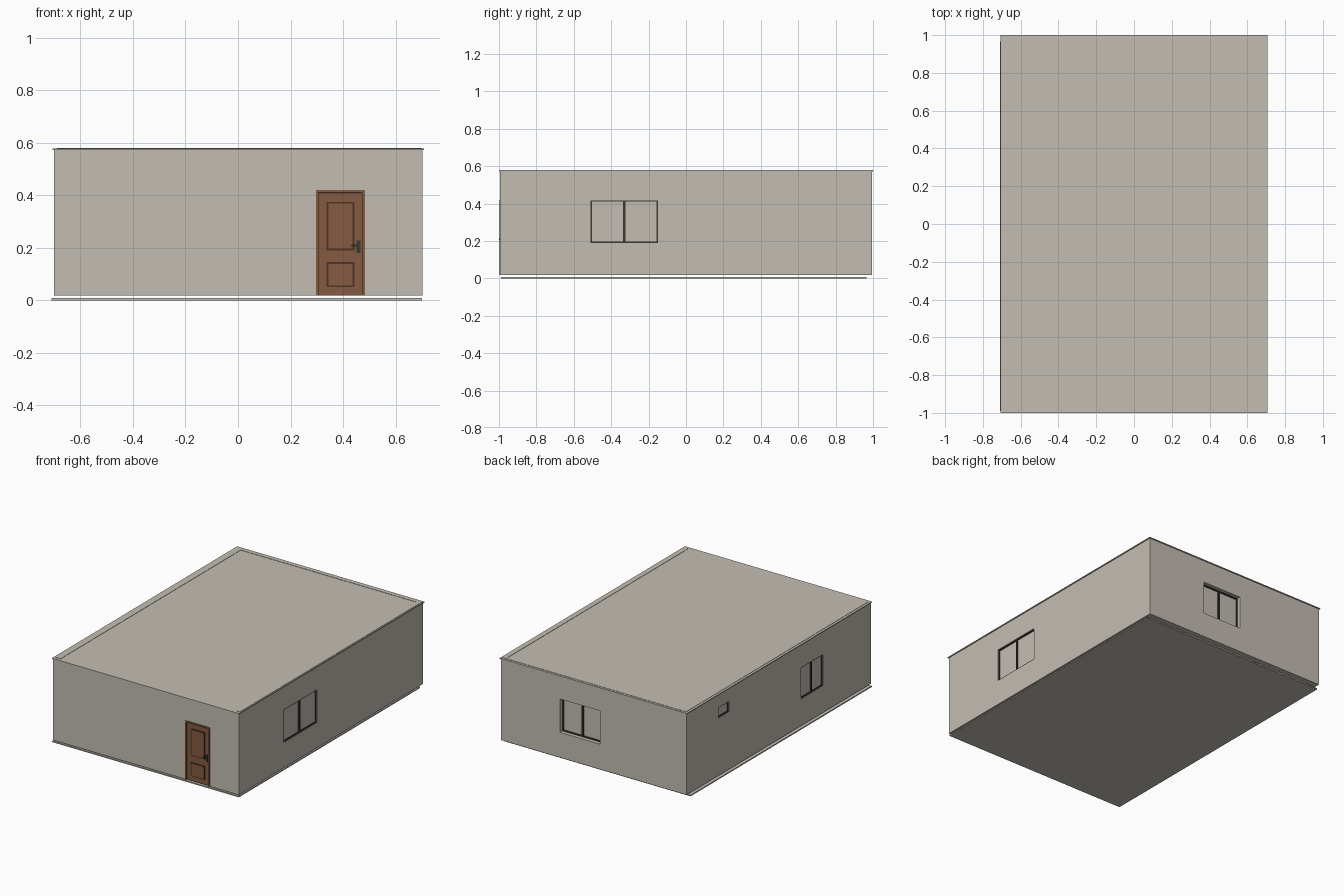
import bpy
import math
from mathutils import Vector

if "Cube" in bpy.data.objects:
    bpy.data.objects.remove(bpy.data.objects["Cube"])


def material(name, rgb):
    m = bpy.data.materials.new(name)
    m.use_nodes = True
    m.diffuse_color = (*rgb, 1)
    m.node_tree.nodes["Principled BSDF"].inputs["Base Color"].default_value = (*rgb, 1)
    return m


plaster = material("beige plaster", (0.55, 0.51, 0.45))
wood = material("brown wood", (0.235, 0.105, 0.055))
groove = material("dark brown", (0.075, 0.035, 0.02))
metal = material("dark metal", (0.045, 0.04, 0.033))


def box(name, x, y, z, mat):
    """Box from (min, max) ranges along each axis."""
    bpy.ops.mesh.primitive_cube_add(size=1)
    ob = bpy.context.object
    ob.name = name
    lo, hi = Vector((x[0], y[0], z[0])), Vector((x[1], y[1], z[1]))
    for v in ob.data.vertices:
        v.co = (lo + hi) / 2 + v.co * (hi - lo)
    ob.data.materials.append(mat)
    return ob


def cut(target, x, y, z):
    """Subtract a box from the target."""
    cutter = box("cutter", x, y, z, plaster)
    mod = target.modifiers.new("opening", "BOOLEAN")
    mod.operation = "DIFFERENCE"
    mod.solver = "EXACT"
    mod.object = cutter
    bpy.context.view_layer.objects.active = target
    bpy.ops.object.modifier_apply(modifier=mod.name)
    bpy.data.objects.remove(cutter)


BASE, TOP = 0.018, 0.576

# Floor slab, roof slab and raised wall caps
box("floor_slab", (-0.71, 0.70), (-0.99, 0.965), (0, 0.008), plaster)
box("roof_slab", (-0.706, 0.708), (-1, 1), (0.572, 0.578), plaster)
box("left_wall_cap", (-0.69, -0.655), (-0.98, 0.98), (0.57, 0.58), plaster)
box("right_wall_cap", (0.67, 0.70), (-0.98, 0.98), (0.57, 0.58), plaster)
box("back_wall_cap", (-0.69, 0.70), (0.965, 0.985), (0.57, 0.58), plaster)

# Hollow outer walls with two partitions
walls = box("outer_walls", (-0.70, 0.702), (-0.994, 0.994), (BASE, TOP), plaster)
cut(walls, (-0.655, 0.665), (-0.955, 0.955), (0, 1))
box("long_partition", (-0.235, -0.205), (-0.955, 0.955), (BASE, TOP), plaster)
box("cross_partition", (-0.655, 0.665), (0.235, 0.265), (BASE, TOP), plaster)


def window(name, side, a, z, depth, panes):
    """Recessed window; side is the wall axis and its sign, a the span along the wall."""
    axis, sign = side
    face = {("x", 1): 0.702, ("x", -1): -0.70, ("y", 1): 0.994}[side]

    def place(part, span, height, d0, d1, mat):
        d = sorted((face - sign * d0, face - sign * d1))
        return box(name + part, *((d, span) if axis == "x" else (span, d)), height, mat)

    d = sorted((face + sign * 0.02, face - sign * 0.06))
    cut(walls, *((d, a) if axis == "x" else (a, d)), z)
    t = 0.007
    place("_glass", a, z, depth + 0.008, depth + 0.014, plaster)
    for i, s in enumerate(((a[0], a[0] + t), (a[1] - t, a[1]))):
        place("_jamb_%d" % i, s, z, depth, depth + 0.012, metal)
    for i, s in enumerate(((z[0], z[0] + t), (z[1] - t, z[1]))):
        place("_rail_%d" % i, a, s, depth, depth + 0.012, metal)
    if panes == 2:
        m = (a[0] + a[1]) / 2
        place("_mullion", (m - t, m + t), z, depth, depth + 0.012, metal)


window("right_window", ("x", 1), (-0.51, -0.15), (0.19, 0.417), 0.004, 2)
window("left_window", ("x", -1), (-0.48, -0.24), (0.20, 0.417), 0.004, 2)
window("small_left_window", ("x", -1), (0.535, 0.65), (0.41, 0.485), 0.004, 1)
window("back_window", ("y", 1), (-0.045, 0.255), (0.19, 0.417), 0.025, 2)

# Door with frame and two moulded panels
DX, DZ = (0.297, 0.483), (BASE, 0.42)
cut(walls, DX, (-1.1, -0.9), (-0.1, DZ[1]))
box("door_leaf", (0.305, 0.475), (-0.99, -0.96), (BASE, 0.412), wood)
for i, (x, z) in enumerate((((DX[0], DX[0] + 0.01), DZ),
                            ((DX[1] - 0.01, DX[1]), DZ),
                            (DX, (DZ[1] - 0.01, DZ[1])))):
    box("door_frame_%d" % i, x, (-0.998, -0.955), z, wood)
box("door_shadow_gap", (0.307, 0.473), (-0.9915, -0.989), (0.407, 0.41), groove)
for name, z in (("upper", (0.19, 0.375)), ("lower", (0.05, 0.145))):
    x = (0.337, 0.443)
    t = 0.007
    box(name + "_panel_groove", x, (-0.993, -0.989), z, groove)
    box(name + "_panel", (x[0] + t, x[1] - t), (-0.994, -0.989), (z[0] + t, z[1] - t), wood)

# Door handle: plate, spindle and lever
box("handle_plate", (0.452, 0.466), (-0.995, -0.988), (0.18, 0.227), metal)
bpy.ops.mesh.primitive_cylinder_add(vertices=12, radius=0.004, depth=0.01,
                                    location=(0.459, -0.994, 0.208),
                                    rotation=(math.pi / 2, 0, 0))
bpy.context.object.name = "handle_spindle"
bpy.context.object.data.materials.append(metal)
box("handle_lever", (0.433, 0.463), (-1, -0.995), (0.204, 0.212), metal)
